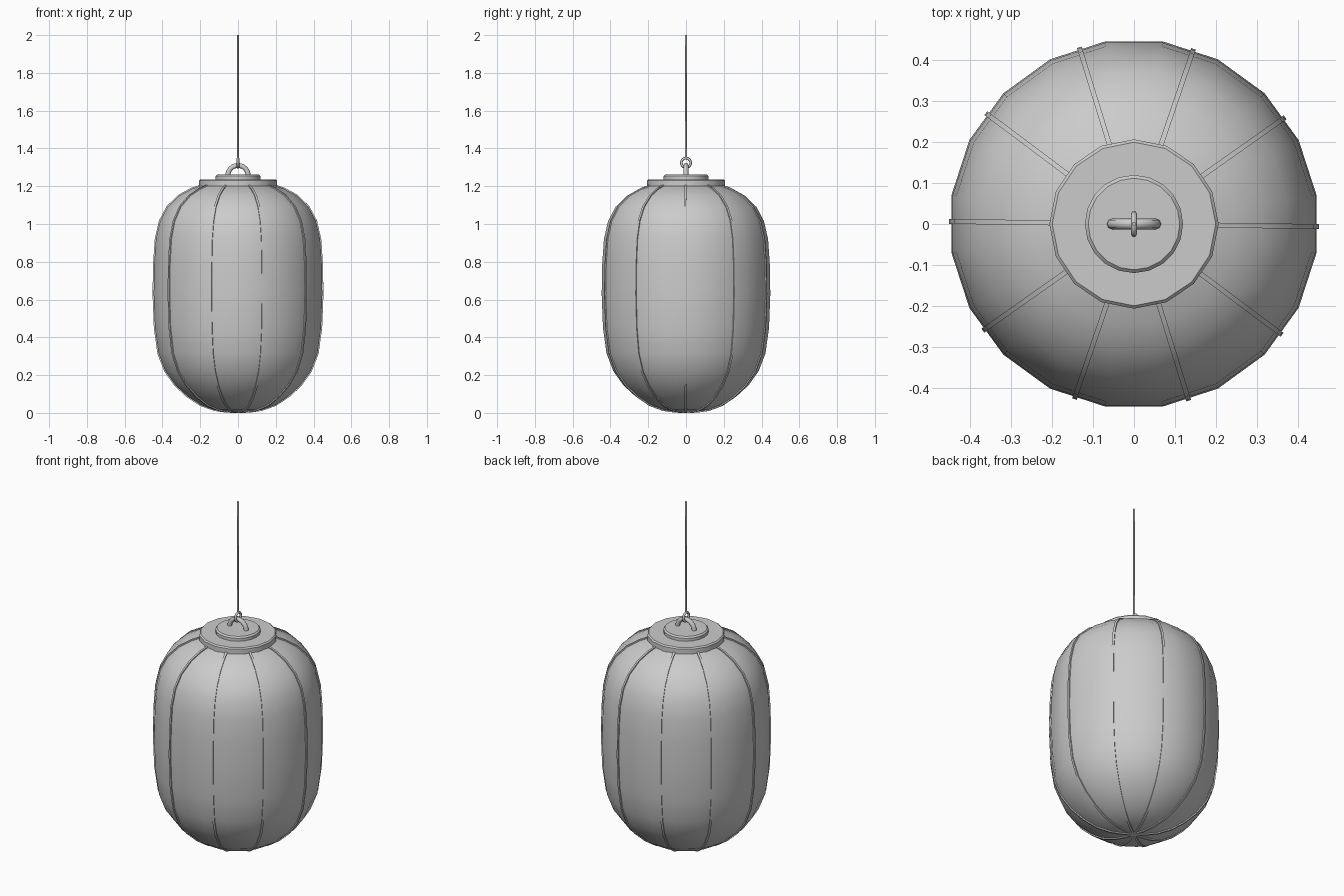
import bpy, bmesh, math
from mathutils import Vector, Matrix

if "Cube" in bpy.data.objects:
    bpy.data.objects.remove(bpy.data.objects["Cube"])

# lantern profile (radius, height), bottom to top
PROFILE = [(0.0, 0.006), (0.06, 0.007), (0.125, 0.016), (0.20, 0.042), (0.27, 0.087),
           (0.335, 0.146), (0.39, 0.222), (0.426, 0.315), (0.445, 0.45), (0.452, 0.63),
           (0.449, 0.79), (0.440, 0.92), (0.418, 1.015), (0.378, 1.09),
           (0.315, 1.15), (0.25, 1.185), (0.19, 1.206)]


def finish(name, bm, angle=40):
    bmesh.ops.recalc_face_normals(bm, faces=bm.faces[:])
    me = bpy.data.meshes.new(name)
    bm.to_mesh(me)
    bm.free()
    ob = bpy.data.objects.new(name, me)
    bpy.context.collection.objects.link(ob)
    bpy.ops.object.select_all(action='DESELECT')
    ob.select_set(True)
    bpy.context.view_layer.objects.active = ob
    bpy.ops.object.shade_smooth_by_angle(angle=math.radians(angle))
    return ob


def lathe(name, profile, sides, phase=0.0):
    bm = bmesh.new()
    c, s = math.cos(phase), math.sin(phase)
    vs = [bm.verts.new((r * c, r * s, z)) for r, z in profile]
    edges = [bm.edges.new(p) for p in zip(vs, vs[1:])]
    bmesh.ops.spin(bm, geom=vs + edges, cent=(0, 0, 0), axis=(0, 0, 1),
                   angle=math.tau, steps=sides, use_merge=False)
    bmesh.ops.remove_doubles(bm, verts=bm.verts[:], dist=1e-5)
    return finish(name, bm)


def tube(name, pts, radius, cyclic=False, res=2):
    cu = bpy.data.curves.new(name, 'CURVE')
    cu.dimensions = '3D'
    cu.bevel_depth, cu.bevel_resolution, cu.use_fill_caps = radius, res, True
    sp = cu.splines.new('POLY')
    sp.points.add(len(pts) - 1)
    for p, co in zip(sp.points, pts):
        p.co = (*co, 1)
    sp.use_cyclic_u = cyclic
    for p in [sp]:
        p.use_smooth = True
    ob = bpy.data.objects.new(name, cu)
    bpy.context.collection.objects.link(ob)
    return ob


# paper body
lathe("lantern_body", PROFILE, 20, math.radians(9))

# ten thin ribs following the body
bm = bmesh.new()
apothem = math.cos(math.radians(9))
path = [Vector((r * apothem, 0, z)) for r, z in PROFILE]
for k in range(10):
    rot = Matrix.Rotation(math.radians(36 * k - 0.8), 4, 'Z')
    rings = []
    for i, p in enumerate(path):
        t = (path[min(i + 1, len(path) - 1)] - path[max(i - 1, 0)]).normalized()
        n = Vector((t.z, 0, -t.x))
        rings.append([bm.verts.new(rot @ (p + n * d + Vector((0, w, 0))))
                      for d, w in ((-0.006, -0.006), (0.006, -0.006),
                                   (0.006, 0.006), (-0.006, 0.006))])
    for a, b in zip(rings, rings[1:]):
        for j in range(4):
            bm.faces.new((a[j], a[j - 1], b[j - 1], b[j]))
    bm.faces.new(rings[0])
    bm.faces.new(rings[-1])
finish("ribs", bm)

# stepped cap
lathe("cap_plate", [(0, 1.2), (0.207, 1.2), (0.207, 1.229), (0.2, 1.236), (0, 1.236)],
      16, math.pi / 2)
lathe("cap_disc", [(0, 1.235), (0.12, 1.235), (0.12, 1.253), (0.112, 1.261), (0, 1.261)],
      20, math.pi / 2)

# half-hoop handle
tube("handle", [(0.054 * math.cos(a), 0, 1.256 + 0.054 * math.sin(a))
                for a in (math.pi * i / 12 for i in range(13))], 0.013)

# small ring linked through the handle
tube("link_ring", [(0, 0.025 * math.cos(a), 1.324 + 0.025 * math.sin(a))
                   for a in (math.tau * i / 16 for i in range(16))], 0.007, True)

# hanging cord
tube("cord", [(0, 0, 1.345), (0, 0, 2.0)], 0.005, res=1)
